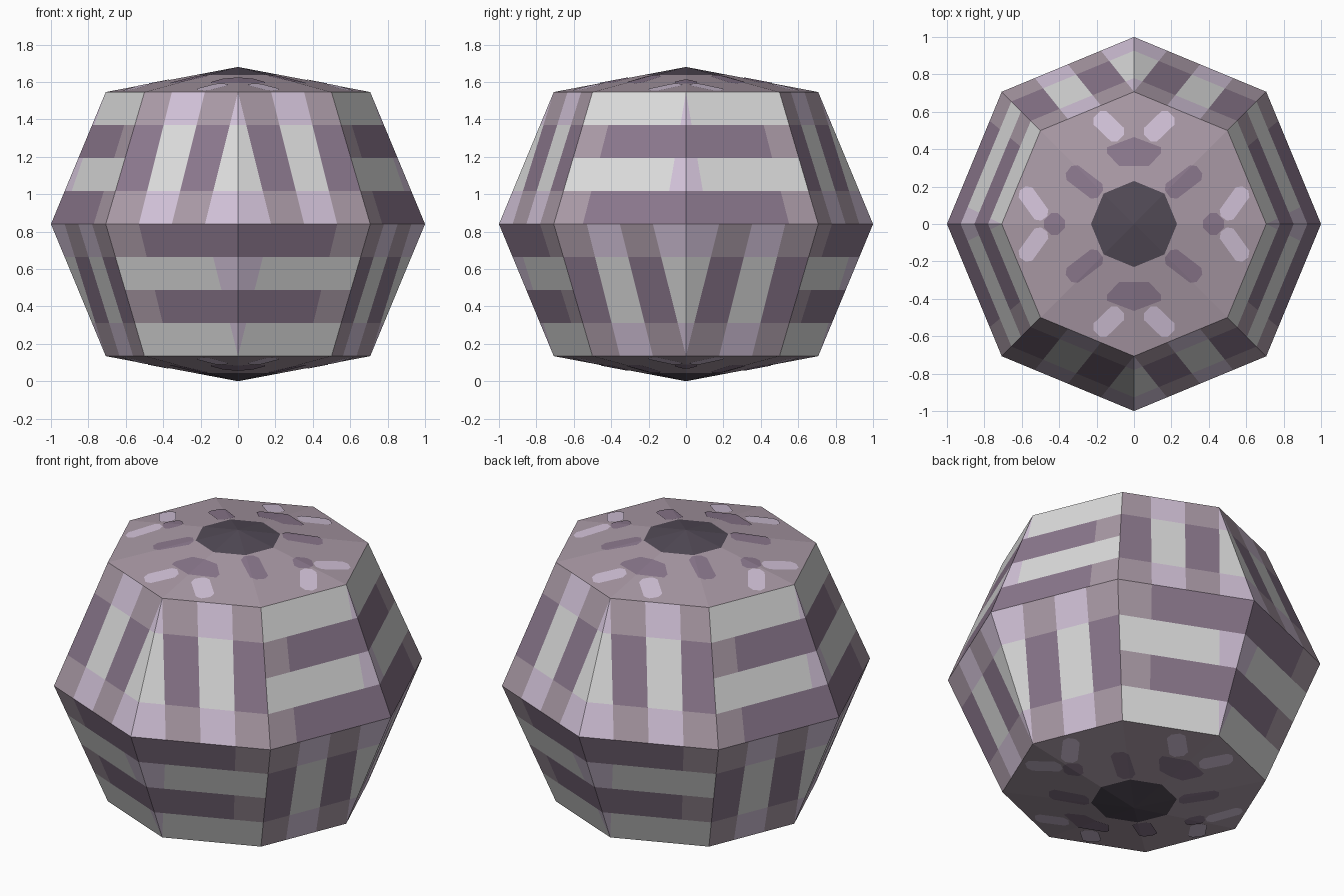
import bpy, bmesh, math
from mathutils import Vector

if "Cube" in bpy.data.objects:
    bpy.data.objects.remove(bpy.data.objects["Cube"])

N = 8
Z_EQ, HALF, APEX = 0.84, 0.706, 0.84      # equator height, band height, pole distance
R_EQ, R_CAP, R_HUB = 1.0, 0.707, 0.23


def lin(c):
    return c / 12.92 if c <= 0.04045 else ((c + 0.055) / 1.055) ** 2.4


def material(name, hexcol):
    m = bpy.data.materials.new(name)
    rgb = [lin(int(hexcol[i:i + 2], 16) / 255) for i in (0, 2, 4)]
    m.diffuse_color = (*rgb, 1)
    m.use_nodes = True
    m.node_tree.nodes["Principled BSDF"].inputs["Base Color"].default_value = m.diffuse_color
    return m


MATS = [material("pale grey", "DCDCDC"), material("lavender", "D2C2D8"),
        material("mauve brown", "AA9AA6"), material("purple", "8B788D"),
        material("dark violet", "524A56")]
GREY, LAV, BROWN, PURPLE, DARK = range(5)


def finish(name, bm):
    bmesh.ops.remove_doubles(bm, verts=bm.verts, dist=1e-5)
    bm.normal_update()
    # every face looks away from the middle of the ball
    for f in bm.faces:
        if f.normal.dot(f.calc_center_median() - Vector((0, 0, Z_EQ))) < 0:
            f.normal_flip()
    me = bpy.data.meshes.new(name)
    bm.to_mesh(me)
    bm.free()
    for m in MATS:
        me.materials.append(m)
    ob = bpy.data.objects.new(name, me)
    bpy.context.collection.objects.link(ob)


def add_face(bm, pts, mat):
    clean = []
    for p in pts:
        if all((p - q).length > 1e-4 for q in clean):
            clean.append(p)
    if len(clean) > 2:
        bm.faces.new([bm.verts.new(p) for p in clean]).material_index = mat


def corner(i, r, z):
    a = math.radians(45 * i)
    return Vector((r * math.cos(a), r * math.sin(a), z))


# Column borders as (fraction at the equator, fraction at the cap)
UPRIGHT = [(0, 0), (.25, 0), (.5, .354), (.75, .707), (1, 1)]
LEVEL_UP = [(0, 0), (.17, 0), (.78, .74), (1, 1)]
LEVEL_LOW = [(0, 0), (.25, 0), (.75, .72), (1, 1)]


def stripe_panel(bm, mid, outer, sign, upright):
    """One trapezoid panel, from the middle of its pair to the outer edge."""
    cols = UPRIGHT if upright else (LEVEL_UP if sign > 0 else LEVEL_LOW)

    def point(col, t):
        low = corner(mid, R_EQ, Z_EQ).lerp(corner(outer, R_EQ, Z_EQ), col[0])
        zc = Z_EQ + sign * HALF
        high = corner(mid, R_CAP, zc).lerp(corner(outer, R_CAP, zc), col[1])
        return low.lerp(high, t)

    for row in range(4):
        for c in range(len(cols) - 1):
            if upright:
                edge_row = row in (0, 3)
                light = c % 2 == 0
                mat = (LAV if light else BROWN) if edge_row else (GREY if light else PURPLE)
            elif row % 2 == 0:
                mat = BROWN if c == 2 else PURPLE
            else:
                mat = LAV if c == 0 else GREY
            a, b, t0, t1 = cols[c], cols[c + 1], row / 4, (row + 1) / 4
            add_face(bm, [point(a, t0), point(b, t0), point(b, t1), point(a, t1)], mat)


# Striped bands above and below the equator
for name, sign in (("upper_striped_band", 1), ("lower_striped_band", -1)):
    bm = bmesh.new()
    for mid in (0, 2, 4, 6):
        upright = (mid in (2, 6)) == (sign > 0)
        for step in (-1, 1):
            stripe_panel(bm, mid, mid + step, sign, upright)
    finish(name, bm)


def cap_z(x, y, sign, lift=0.0):
    """Height of the eight-sided cap over x, y."""
    a = (math.atan2(y, x) % (math.pi / 4)) - math.pi / 8
    r = math.hypot(x, y) * math.cos(a) / math.cos(math.pi / 8)
    return Z_EQ + sign * (APEX - (APEX - HALF) * r / R_CAP + lift)


# Shallow caps with a dark hub
for name, sign in (("top_cap", 1), ("bottom_cap", -1)):
    bm = bmesh.new()
    pole = Vector((0, 0, Z_EQ + sign * APEX))
    zh, zc = cap_z(R_HUB, 0, sign), Z_EQ + sign * HALF
    for i in range(N):
        add_face(bm, [pole, corner(i, R_HUB, zh), corner(i + 1, R_HUB, zh)], DARK)
        add_face(bm, [corner(i, R_HUB, zh), corner(i, R_CAP, zc),
                      corner(i + 1, R_CAP, zc), corner(i + 1, R_HUB, zh)], BROWN)
    finish(name, bm)


def bar(p, q, w, ch=0.025):
    """Bar outline from p to q with clipped corners."""
    p, q = Vector(p), Vector(q)
    d = (q - p).normalized()
    n = Vector((-d.y, d.x)) * w / 2
    k = n.normalized() * ch
    e = d * ch
    return [p + n + e, p + n - k, p - n + k, p - n + e,
            q - n - e, q - n + k, q + n - k, q + n - e]


# Painted spots on the caps, one quadrant mirrored to the others
for name, sign in (("top_cap_marks", 1), ("bottom_cap_marks", -1)):
    shapes = []
    for sx in (-1, 1):
        for sy in (-1, 1):
            shapes.append((bar((.18 * sx, .16 * sy), (.35 * sx, .29 * sy), .1), PURPLE))
            shapes.append((bar((.07 * sx, .46 * sy), (.20 * sx, .585 * sy), .1), LAV))
            shapes.append((bar((.48 * sx, .03 * sy), (.595 * sx, .19 * sy), .09), LAV))
    for s in (-1, 1):
        shapes.append((bar((.37 * s, 0), (.48 * s, 0), .12, .04), PURPLE))
        shapes.append(([Vector((x, y * s)) for x, y in
                        ((-.08, .31), (.08, .31), (.145, .38), (.145, .41),
                         (0, .465), (-.145, .41), (-.145, .38))], PURPLE))
    bm = bmesh.new()
    for pts, mat in shapes:
        add_face(bm, [Vector((p.x, p.y, 0)) for p in pts], mat)
    # fold the marks along the ridges of the cap
    for i in range(4):
        a = math.radians(45 * i)
        bmesh.ops.bisect_plane(bm, geom=bm.verts[:] + bm.edges[:] + bm.faces[:],
                               plane_co=(0, 0, 0), plane_no=(-math.sin(a), math.cos(a), 0))
    for v in bm.verts:
        v.co.z = cap_z(v.co.x, v.co.y, sign, 0.003)
    finish(name, bm)
